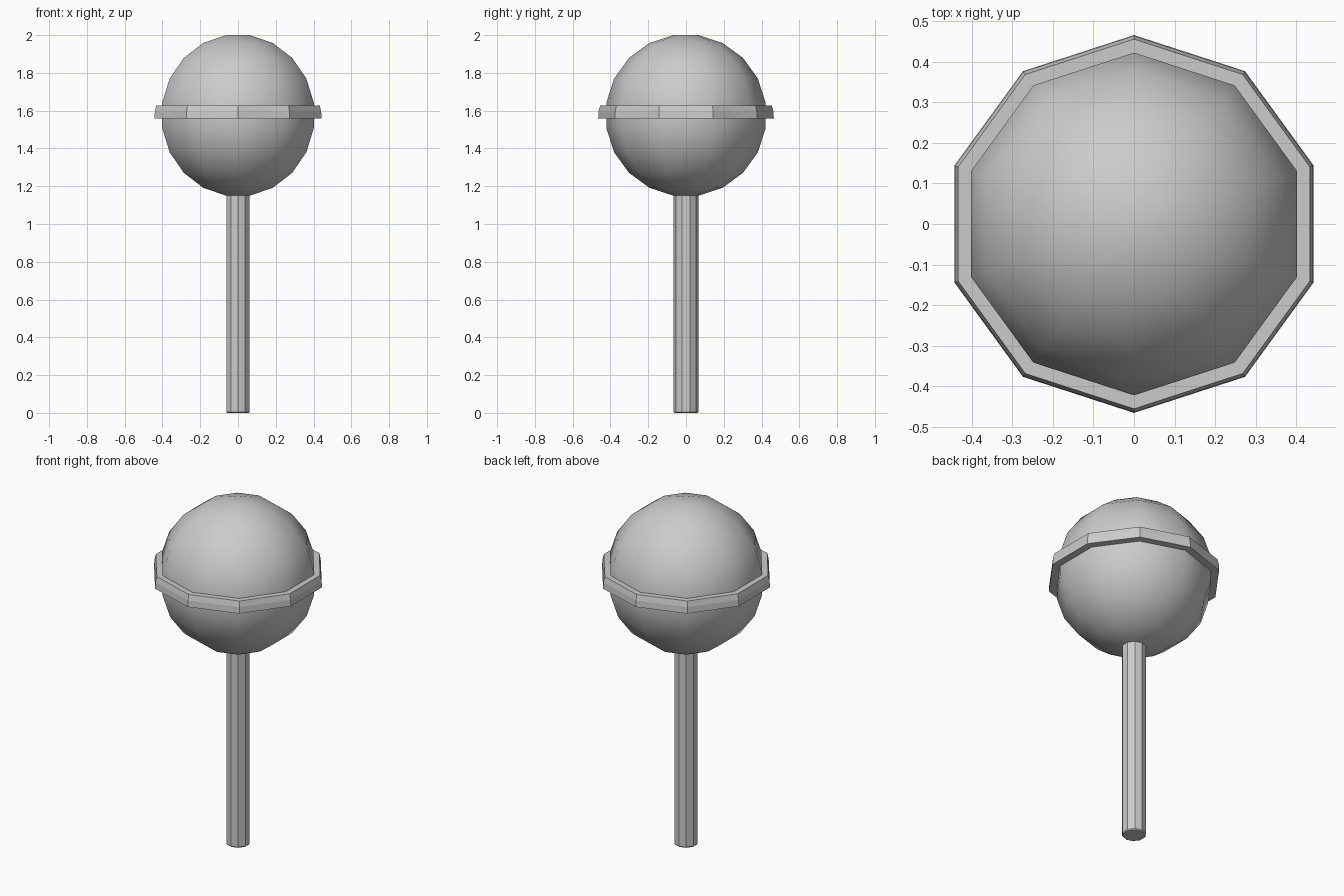
import bpy, bmesh
from math import sin, cos, pi, radians

if "Cube" in bpy.data.objects:
    bpy.data.objects.remove(bpy.data.objects["Cube"])

SIDES = 10


def lathe(name, profile, closed=False, smooth_angle=None):
    """Spin (radius, z) points, listed bottom to top, round the z axis."""
    bm = bmesh.new()
    rings = [[bm.verts.new((r * cos(pi / 2 + 2 * pi * i / SIDES),
                            r * sin(pi / 2 + 2 * pi * i / SIDES), z))
              for i in range(SIDES)] for r, z in profile]
    pairs = list(zip(rings, rings[1:]))
    if closed:
        pairs.append((rings[-1], rings[0]))
    else:
        bm.faces.new(rings[0][::-1])
        bm.faces.new(rings[-1])
    for a, b in pairs:
        for i in range(SIDES):
            j = (i + 1) % SIDES
            bm.faces.new((a[i], a[j], b[j], b[i]))
    bmesh.ops.recalc_face_normals(bm, faces=bm.faces[:])
    mesh = bpy.data.meshes.new(name)
    bm.to_mesh(mesh)
    bm.free()
    obj = bpy.data.objects.new(name, mesh)
    bpy.context.collection.objects.link(obj)
    if smooth_angle:
        bpy.ops.object.select_all(action='DESELECT')
        obj.select_set(True)
        bpy.context.view_layer.objects.active = obj
        bpy.ops.object.shade_smooth_by_angle(angle=radians(smooth_angle))
    return obj


# Candy ball: rows every 18 degrees, flat caps and a straight equator band
ball = [(0.427 * sin(radians(a)), 1.575 - 0.43 * cos(radians(a)))
        for a in range(9, 180, 18)]
lathe("candy_ball", ball, smooth_angle=60)

# Raised band round the middle
lathe("candy_band", [(0.40, 1.558), (0.465, 1.558), (0.463, 1.595),
                     (0.455, 1.627), (0.40, 1.627)], closed=True)

# Stick
lathe("stick", [(0.06, 0.0), (0.065, 0.006), (0.065, 1.2)])
